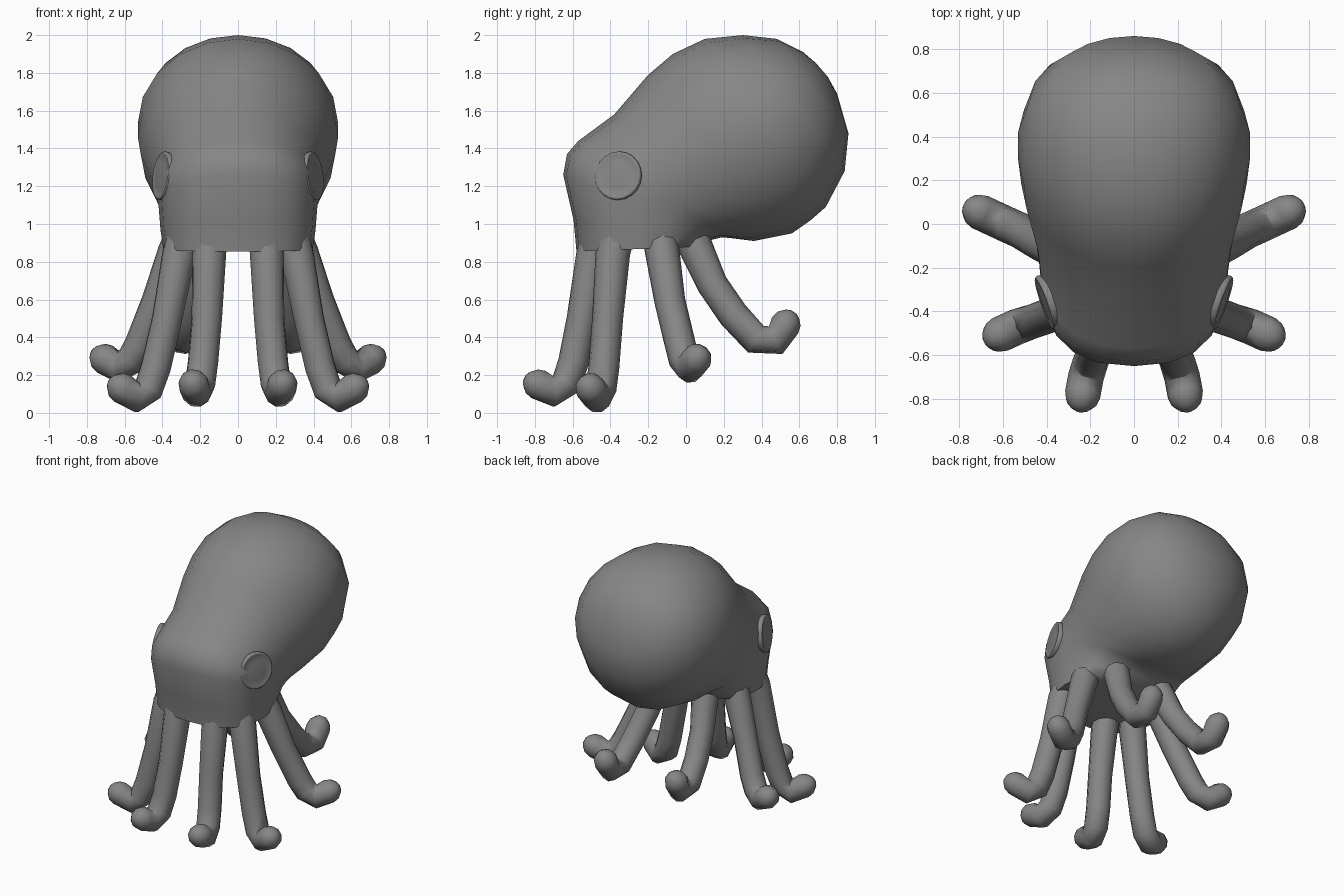
import bpy, bmesh, math
from mathutils import Vector

if "Cube" in bpy.data.objects:
    bpy.data.objects.remove(bpy.data.objects["Cube"])

grey = bpy.data.materials.new("dark_grey")
grey.diffuse_color = (0.24, 0.24, 0.24, 1)
grey.use_nodes = True
grey.node_tree.nodes["Principled BSDF"].inputs["Base Color"].default_value = grey.diffuse_color


def loft(name, rings, mirror=False, angle=70):
    """Skin a list of equal-length point rings, closing both ends."""
    bm = bmesh.new()
    vs = [[bm.verts.new(p) for p in ring] for ring in rings]
    n = len(vs[0])
    for a, b in zip(vs, vs[1:]):
        for i in range(n):
            j = (i + 1) % n
            bm.faces.new((a[i], a[j], b[j], b[i]))
    bm.faces.new(vs[0])
    bm.faces.new(vs[-1])
    bmesh.ops.recalc_face_normals(bm, faces=bm.faces)
    me = bpy.data.meshes.new(name)
    bm.to_mesh(me)
    bm.free()
    me.materials.append(grey)
    ob = bpy.data.objects.new(name, me)
    bpy.context.collection.objects.link(ob)
    bpy.ops.object.select_all(action='DESELECT')
    ob.select_set(True)
    bpy.context.view_layer.objects.active = ob
    bpy.ops.object.shade_smooth_by_angle(angle=math.radians(angle))
    if mirror:
        ob.modifiers.new("Mirror", 'MIRROR')
    return ob


def body_ring(y1, z1, y2, z2, w, e, n=20):
    """Superellipse between a front/top point and a back/bottom point."""
    p, q = Vector((0, y1, z1)), Vector((0, y2, z2))
    c, h = (p + q) / 2, (p - q) / 2
    f = lambda v: math.copysign(abs(v) ** (2 / e), v)
    pts = []
    for k in range(n):
        t = 2 * math.pi * k / n
        pts.append(c + h * f(math.cos(t)) + Vector((w * f(math.sin(t)), 0, 0)))
    return pts


def circle(c, d, r, u, n):
    """Circle of radius r around c, facing along d, starting at direction u."""
    u = (u - d * u.dot(d)).normalized()
    v = d.cross(u)
    angles = [2 * math.pi * k / n for k in range(n)]
    return [c + r * (u * math.cos(a) + v * math.sin(a)) for a in angles]


def arm(name, pts, r=0.082):
    """Mirrored round arm with a flared root and a domed tip."""
    pts = [Vector(p) for p in pts]
    stations = []
    for i, p in enumerate(pts):
        d = (pts[min(i + 1, len(pts) - 1)] - pts[max(i - 1, 0)]).normalized()
        stations.append((p, d, r * (1.12 if i < 2 else 1)))
    for s in (0.5, 0.85, 1.0):
        stations.append((p + d * r * s, d, r * max(0.25, math.sqrt(1 - s * s))))
    side = Vector((1, 0.2, 0))
    rings = []
    for p, d, rad in stations:
        # carry the ring direction along so the arm does not twist
        side = (side - d * side.dot(d)).normalized()
        rings.append(circle(p, d, rad, side, 10))
    return loft(name, rings, mirror=True)


# Head and mantle in one skin: skirt, brow, neck, then the near-spherical back
loft("body", [body_ring(*s) for s in (
    (-0.58, 0.855, 0.08, 0.88, 0.395, 2.5),
    (-0.595, 1.02, 0.11, 0.91, 0.41, 2.5),
    (-0.65, 1.26, 0.15, 0.92, 0.42, 2.5),
    (-0.63, 1.37, 0.19, 0.93, 0.43, 2.45),
    (-0.57, 1.44, 0.24, 0.925, 0.435, 2.3),
    (-0.38, 1.58, 0.36, 0.91, 0.46, 2.05),
    (-0.20, 1.79, 0.56, 0.95, 0.515, 2.0),
    (-0.07, 1.90, 0.66, 1.02, 0.53, 2.0),
    (0.10, 1.98, 0.74, 1.09, 0.53, 2.0),
    (0.30, 2.00, 0.84, 1.28, 0.475, 2.0),
    (0.48, 1.98, 0.86, 1.48, 0.36, 2.0),
    (0.62, 1.91, 0.80, 1.69, 0.19, 2.0),
    (0.69, 1.85, 0.75, 1.78, 0.06, 2.0))])

# Four arms on one side, mirrored to the other; roots sink into the skirt
arm("front_arm", [(.14, -.44, 1.0), (.153, -.49, .84), (.165, -.55, .5), (.185, -.595, .27),
                  (.20, -.635, .155), (.22, -.70, .112), (.235, -.78, .15)])
arm("front_side_arm", [(.27, -.35, 1.0), (.312, -.388, .84), (.375, -.415, .5), (.435, -.435, .24),
                       (.475, -.45, .125), (.535, -.47, .082), (.613, -.505, .13)])
arm("rear_side_arm", [(.27, -.15, 1.0), (.335, -.125, .85), (.43, -.085, .59), (.52, -.03, .36),
                      (.565, -.01, .28), (.63, .02, .24), (.705, .055, .285)])
arm("rear_arm", [(.17, .0, 1.0), (.19, .05, .88), (.23, .14, .68), (.26, .25, .52),
                 (.28, .37, .39), (.285, .475, .385), (.29, .525, .465)])

# Round eyes: raised rim around a flat lens
axis = Vector((0.93, -0.33, 0.12)).normalized()
centre = Vector((0.393, -0.357, 1.255))
loft("eye", [circle(centre + axis * h, axis, r, Vector((0, 0, 1)), 20) for r, h in (
    (.12, -.06), (.13, .005), (.127, .016), (.12, .02), (.112, .016),
    (.07, .021), (.02, .023))], mirror=True)
